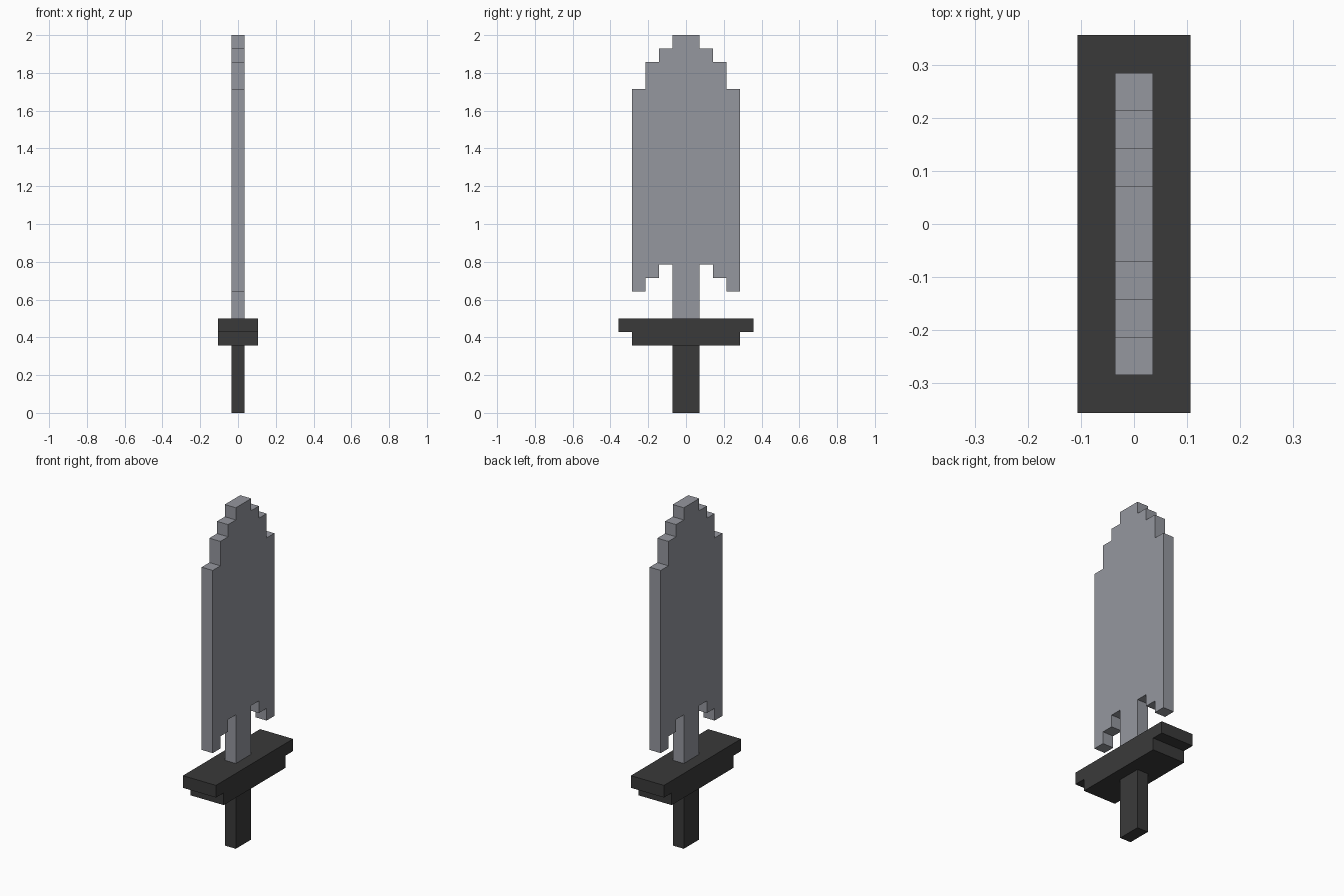
import bpy
import bmesh

cube = bpy.data.objects.get("Cube")
if cube:
    bpy.data.objects.remove(cube, do_unlink=True)

U = 1 / 14  # one block of the stepped design


def material(name, color):
    mat = bpy.data.materials.new(name)
    mat.use_nodes = True
    mat.diffuse_color = color
    bsdf = next(n for n in mat.node_tree.nodes if n.type == 'BSDF_PRINCIPLED')
    bsdf.inputs["Base Color"].default_value = color
    bsdf.inputs["Roughness"].default_value = 0.8
    return mat


def slab(name, half_profile, thickness, mat):
    """Mirror a (y, z) half profile across y = 0 and extrude it along x."""
    outline = half_profile + [(-y, z) for y, z in reversed(half_profile)]
    bm = bmesh.new()
    verts = [bm.verts.new((-thickness * U / 2, y * U, z * U)) for y, z in outline]
    face = bm.faces.new(verts)
    grown = bmesh.ops.extrude_face_region(bm, geom=[face])["geom"]
    moved = [v for v in grown if isinstance(v, bmesh.types.BMVert)]
    bmesh.ops.translate(bm, verts=moved, vec=(thickness * U, 0, 0))
    bmesh.ops.recalc_face_normals(bm, faces=bm.faces)
    mesh = bpy.data.meshes.new(name)
    bm.to_mesh(mesh)
    bm.free()
    mesh.materials.append(mat)
    obj = bpy.data.objects.new(name, mesh)
    bpy.context.collection.objects.link(obj)
    return obj


steel = material("grey_steel", (0.30, 0.31, 0.345, 1))
dark = material("dark_grip", (0.042, 0.042, 0.042, 1))

# Grip
slab("handle", [(1, 0), (1, 5)], 1, dark)

# Crossguard, stepped underneath at both ends
slab("crossguard", [(4, 5), (4, 6), (5, 6), (5, 7)], 3, dark)

# Blade with its tang, notched shoulders and stepped tip
blade = [(1, 7)]
blade += [(1, 11), (2, 11), (2, 10), (3, 10), (3, 9), (4, 9)]
blade += [(4, 24), (3, 24), (3, 26), (2, 26), (2, 27), (1, 27), (1, 28)]
slab("blade", blade, 1, steel)
